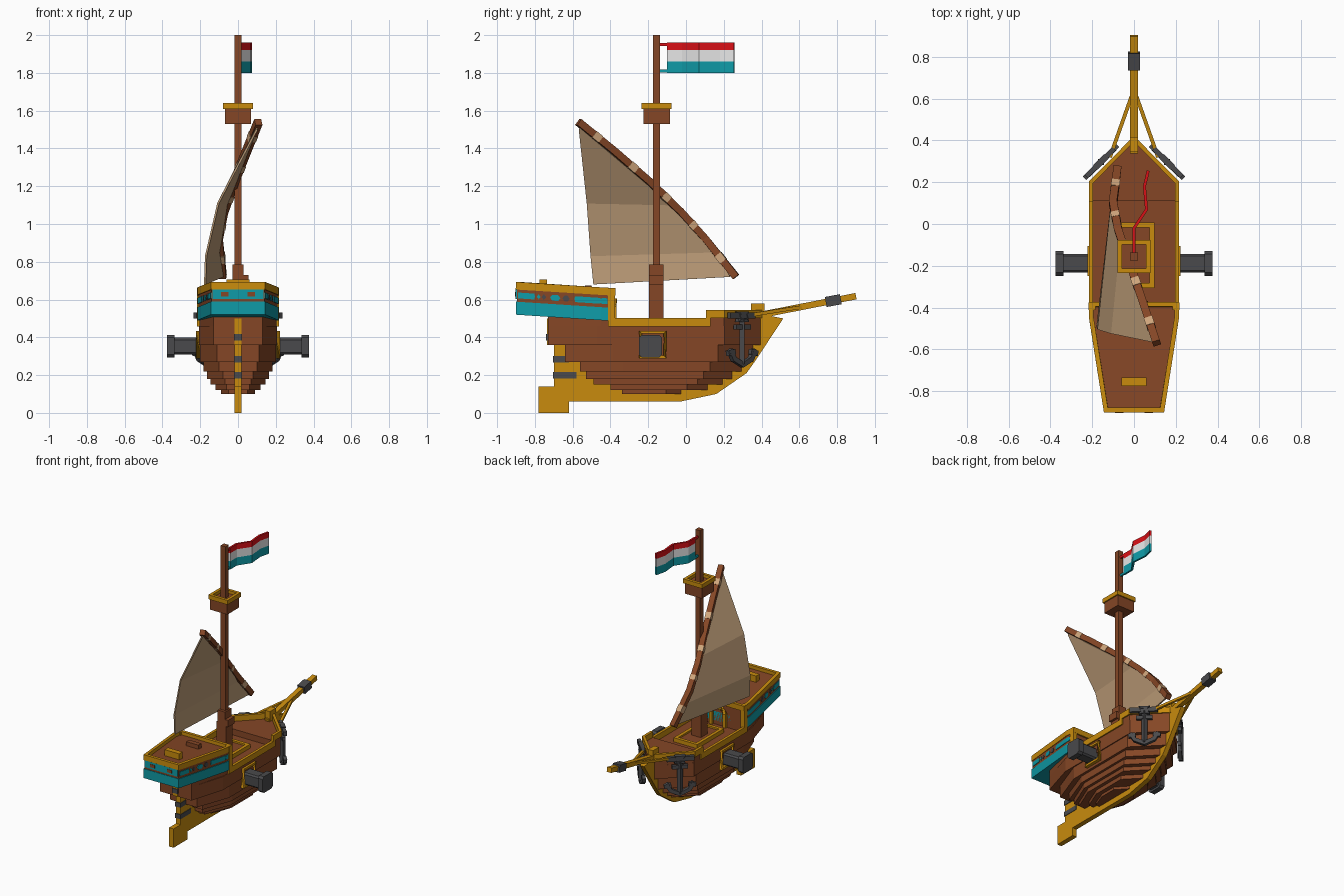
import bpy, bmesh, math
from mathutils import Vector

if "Cube" in bpy.data.objects:
    bpy.data.objects.remove(bpy.data.objects["Cube"])


def material(name, r, g, b):
    m = bpy.data.materials.new(name)
    m.diffuse_color = (r, g, b, 1)
    m.use_nodes = True
    m.node_tree.nodes["Principled BSDF"].inputs["Base Color"].default_value = m.diffuse_color
    return m


WOOD = material("brown wood", 0.235, 0.062, 0.019)
GOLD = material("gold trim", 0.58, 0.26, 0.004)
TEAL = material("teal paint", 0.005, 0.33, 0.39)
IRON = material("dark iron", 0.068, 0.068, 0.072)
RED = material("red cloth", 0.70, 0.005, 0.008)
WHITE = material("white cloth", 0.85, 0.85, 0.85)
SAIL = material("sail canvas", 0.52, 0.34, 0.19)
ROPE = material("pale rope", 0.62, 0.38, 0.20)


def make(name, verts, faces, mat):
    bm = bmesh.new()
    vs = [bm.verts.new(v) for v in verts]
    for f in faces:
        bm.faces.new([vs[i] for i in f])
    bmesh.ops.recalc_face_normals(bm, faces=bm.faces)
    mesh = bpy.data.meshes.new(name)
    bm.to_mesh(mesh)
    bm.free()
    mesh.materials.append(mat)
    ob = bpy.data.objects.new(name, mesh)
    bpy.context.collection.objects.link(ob)
    return ob


def prism(name, outline, lo, hi, mat, place=lambda u, v, t: (u, v, t)):
    """Extrude a 2D outline from lo to hi; place maps (u, v, t) to space."""
    n = len(outline)
    verts = [place(u, v, t) for t in (lo, hi) for u, v in outline]
    sides = [(i, (i + 1) % n, n + (i + 1) % n, n + i) for i in range(n)]
    return make(name, verts, [tuple(range(n)), tuple(range(n, 2 * n))] + sides, mat)


def box(name, x0, x1, y0, y1, z0, z1, mat):
    return prism(name, [(x0, y0), (x1, y0), (x1, y1), (x0, y1)], z0, z1, mat)


def tube(name, pts, w, h, mat, closed=False):
    """Rectangular beam along a path with mitred corners; w, h are half sizes."""
    pts = [Vector(p) for p in pts]
    n = len(pts)
    verts, faces = [], []
    for i, p in enumerate(pts):
        a = pts[i - 1] if i or closed else None
        b = pts[(i + 1) % n] if i < n - 1 or closed else None
        d0 = (p - a).normalized() if a is not None else (b - p).normalized()
        d1 = (b - p).normalized() if b is not None else d0
        t = (d0 + d1).normalized()
        up = Vector((0, 0, 1)) if abs(t.z) < 0.95 else Vector((0, 1, 0))
        s = t.cross(up).normalized()
        v = s.cross(t)
        k = min(2.0, 1 / max(0.1, t.dot(d0)))
        verts += [p + s * w * k * i1 + v * h * i2
                  for i1, i2 in ((-1, -1), (1, -1), (1, 1), (-1, 1))]
    for i in range(n if closed else n - 1):
        j = (i + 1) % n
        faces += [(4 * i + k, 4 * i + (k + 1) % 4, 4 * j + (k + 1) % 4, 4 * j + k)
                  for k in range(4)]
    if not closed:
        faces += [(0, 1, 2, 3), tuple(range(4 * n - 4, 4 * n))]
    return make(name, verts, faces, mat)


def mirrored(half):
    return half + [(-x, y) for x, y in reversed(half)]


def yz(u, v, t):
    return (t, u, v)


# Hull: stacked plank layers, z0, z1, stern y, stern width, width, bow y
layers = [(.36, .46, -.73, .13, .207, .40), (.27, .36, -.64, .11, .20, .36),
          (.22, .27, -.56, .10, .182, .30), (.18, .22, -.53, .08, .165, .25),
          (.15, .18, -.49, .07, .145, .20), (.12, .15, -.40, .06, .12, .12),
          (.10, .12, -.34, .05, .09, -.02)]
for z0, z1, ys, ws, w, yb in layers:
    prism("hull_planks", mirrored([(ws, ys), (w, ys + .25 * w / .2), (w, yb - .2 * w / .21), (.012, yb)]),
          z0, z1, WOOD)
prism("stern_support", mirrored([(.13, -.73), (.205, -.45), (.205, -.40)]), .44, .51, WOOD)
prism("foredeck", mirrored([(.207, .11), (.207, .2), (.012, .40)]), .46, .505, WOOD)

# Keel, stem and rudder in one profile
prism("keel", [(-.78, 0), (-.62, 0), (-.62, .06), (-.03, .06), (.16, .10), (.32, .21),
               (.37, .28), (.515, .50), (.36, .53), (.2, .3), (-.62, .3), (-.62, .5),
               (-.735, .5), (-.735, .36), (-.70, .36), (-.70, .14), (-.78, .14)],
      -.018, .018, GOLD, yz)
for z, y0, y1 in ((.40, -.74, -.64), (.285, -.705, -.62), (.20, -.705, -.58)):
    box("rudder_strap", -.022, .022, y0, y1, z - .017, z + .017, IRON)

# Gold rails around waist and bow
for s in (1, -1):
    tube("waist_rail", [(s * .206, -.41, .48), (s * .206, .13, .48)], .01, .022, GOLD)
bow = mirrored([(.206, .11), (.206, .2), (.012, .395)])
tube("bow_rail", [(x, y, .524) for x, y in bow], .01, .022, GOLD)
for s in (1, -1):
    box("rail_step", min(s * .196, s * .216), max(s * .196, s * .216), .105, .13, .46, .546, GOLD)


# Stern castle, rising toward the stern
def tilt(y, z):
    return z - (y + .41) * .065


def rise(x, y, z):
    return (x, y, tilt(y, z))


def castle(grow):
    return mirrored([(.14 + grow, -.896 - grow), (.21 + grow, -.45), (.21 + grow, -.385)])


prism("castle_band", castle(.004), .488, .557, TEAL, rise)
prism("castle_wall", castle(0), .557, .637, WOOD, rise)
tube("castle_rail", [rise(x, y, .642) for x, y in castle(-.006)], .011, .02, GOLD, True)
prism("transom_panel", [(-.135, .572), (.135, .572), (.135, .622), (-.135, .622)], -.902, -.89, TEAL,
      lambda u, v, t: (u, t, tilt(t, v)))
for x in (-.07, .07):
    prism("transom_window", [(x - .02, .585), (x + .02, .585), (x + .02, .607), (x - .02, .607)],
          -.905, -.90, WOOD, lambda u, v, t: (u, t, tilt(t, v)))


def side_x(y):
    return .14 + .07 * min(1, (y + .896) / .446)


# Painted marks on the castle sides: long dashes and small lozenges
marks = [(-.89, -.80, TEAL), (-.765, -.74, IRON), (-.72, -.665, TEAL), (-.655, -.615, IRON),
         (-.59, -.45, TEAL), (-.45, -.415, TEAL), (-.79, -.77, TEAL)]
for s in (1, -1):
    for y0, y1, m in marks:
        c = .012 if y1 - y0 < .08 and y0 < -.5 else .002
        shape = [(y0, .59), (y0 + c, .575), (y1 - c, .575), (y1, .59), (y1 - c, .606), (y0 + c, .606)]
        prism("castle_mark", shape, -.003, .004, m,
              lambda u, v, t, s=s: (s * (side_x(u) + t), u, tilt(u, v)))
    xs = sorted((s * .185, s * .217))
    box("castle_post", *xs, -.412, -.376, .46, .66, GOLD)
tube("door_frame", [(-.055, -.38, .46), (-.055, -.38, .56), (-.03, -.38, .595), (.03, -.38, .595),
                    (.055, -.38, .56), (.055, -.38, .46)], .012, .012, GOLD)
box("front_wall", -.2, .2, -.42, -.385, .46, .56, WOOD)
box("stern_bench", -.06, .06, -.775, -.735, .65, .705, GOLD)
box("stern_step", -.05, .05, -.535, -.50, .63, .675, WOOD)

# Deck hatch
tube("hatch_frame", [(-.085, -.295, .47), (.085, -.295, .47), (.085, -.005, .47), (-.085, -.005, .47)],
     .012, .02, GOLD, True)
box("hatch_cover", -.075, .075, -.29, -.01, .455, .478, WOOD)

# Mast and lookout
box("mast", -.019, .019, -.175, -.137, .46, 2.0, WOOD)
box("mast_foot", -.038, .038, -.195, -.119, .46, .70, WOOD)
box("mast_collar", -.03, .055, -.195, -.119, .68, .73, WOOD)
box("mast_wedge", -.03, .03, -.195, -.119, .70, .785, WOOD)
box("lookout_basket", -.07, .07, -.226, -.086, 1.53, 1.618, WOOD)
tube("lookout_rail", [(a * .068, -.156 + b * .068, 1.625) for a, b in ((-1, -1), (1, -1), (1, 1), (-1, 1))],
     .011, .016, GOLD, True)

# Waving striped flag
wave = [(0, -.10), (0, -.02), (.06, .07), (.05, .18), (.068, .255)]
for name, z0, z1, m in (("flag_top", 1.92, 1.96, RED), ("flag_middle", 1.86, 1.92, WHITE),
                        ("flag_bottom", 1.80, 1.86, TEAL)):
    tube(name, [(x, y, (z0 + z1) / 2) for x, y in wave], .007, (z1 - z0) / 2, m)
for z, m in ((1.95, RED), (1.81, TEAL)):
    tube("flag_tie", [(0, -.14, z), (0, -.095, z)], .006, .008, m)

# Slanted yard with rope bindings
yard = [Vector(p) for p in ((.108, -.57, 1.54), (.045, -.38, 1.385), (-.02, -.19, 1.22),
                            (-.075, -.03, 1.065), (-.10, .10, .925), (-.08, .265, .72))]
tube("yard", yard, .019, .019, WOOD)
for a, b in zip(yard, yard[1:]):
    tube("yard_binding", [a.lerp(b, .42), a.lerp(b, .6)], .021, .021, ROPE)

# Billowing triangular sail
luff = [(.10, -.56, 1.51), (-.06, -.075, 1.10), (-.10, .155, .85), (-.082, .235, .72)]
leech = [(.10, -.567, 1.50), (-.105, -.525, 1.11), (-.17, -.505, .83), (-.175, -.49, .68)]
faces = [(i, i + 1, i + 5, i + 4) for i in range(3)]
sail = make("sail", luff + leech, faces, SAIL)
solid = sail.modifiers.new("thickness", "SOLIDIFY")
solid.thickness, solid.offset = .01, 0

# Bowsprit with iron band and stays
tube("bowsprit", [(0, .34, .508), (0, .90, .618)], .018, .017, GOLD)
tube("bowsprit_band", [(0, .74, .587), (0, .82, .602)], .029, .027, IRON)
box("bow_post", -.02, .02, .345, .415, .50, .58, GOLD)
for s in (1, -1):
    tube("bow_stay", [(s * .115, .32, .515), (s * .012, .61, .56)], .009, .009, GOLD)


def octagon(r):
    return [(r * a, r * b) for a, b in ((-1, -.75), (-.75, -1), (.75, -1), (1, -.75),
                                        (1, .75), (.75, 1), (-.75, 1), (-1, .75))]


# Cannons and anchors on both sides
for s in (1, -1):
    for name, r, x0, x1 in (("cannon_barrel", .045, .18, .345), ("cannon_muzzle", .06, .337, .376)):
        prism(name, octagon(r), x0, x1, IRON, lambda u, v, t, s=s: (s * t, u - .188, v + .353))
    tube("gun_port_frame", [(s * .208, y, z) for y, z in ((-.242, .297), (-.112, .297), (-.112, .427), (-.242, .427))],
         .011, .011, GOLD, True)

    def hang(u, z):
        return (s * (.158 - .7 * u), .297 + .7 * u, z)

    tube("anchor_shank", [hang(0, .26), hang(0, .50)], .014, .014, IRON)
    tube("anchor_stock", [hang(-.055, .455), hang(.055, .455)], .011, .013, IRON)
    tube("anchor_ring", [hang(-.03, .49), hang(.03, .49), hang(.03, .53), hang(-.03, .53)],
         .011, .011, IRON, True)
    tube("anchor_arms", [hang(-.095, .335), hang(-.065, .285), hang(0, .255), hang(.065, .285), hang(.095, .335)],
         .012, .014, IRON)
    for e in (-1, 1):
        tube("anchor_fluke", [hang(e * .06, .325), hang(e * .11, .315)], .012, .014, IRON)
    tube("anchor_mount", [hang(-.10, .515), hang(.09, .515)], .012, .016, IRON)
